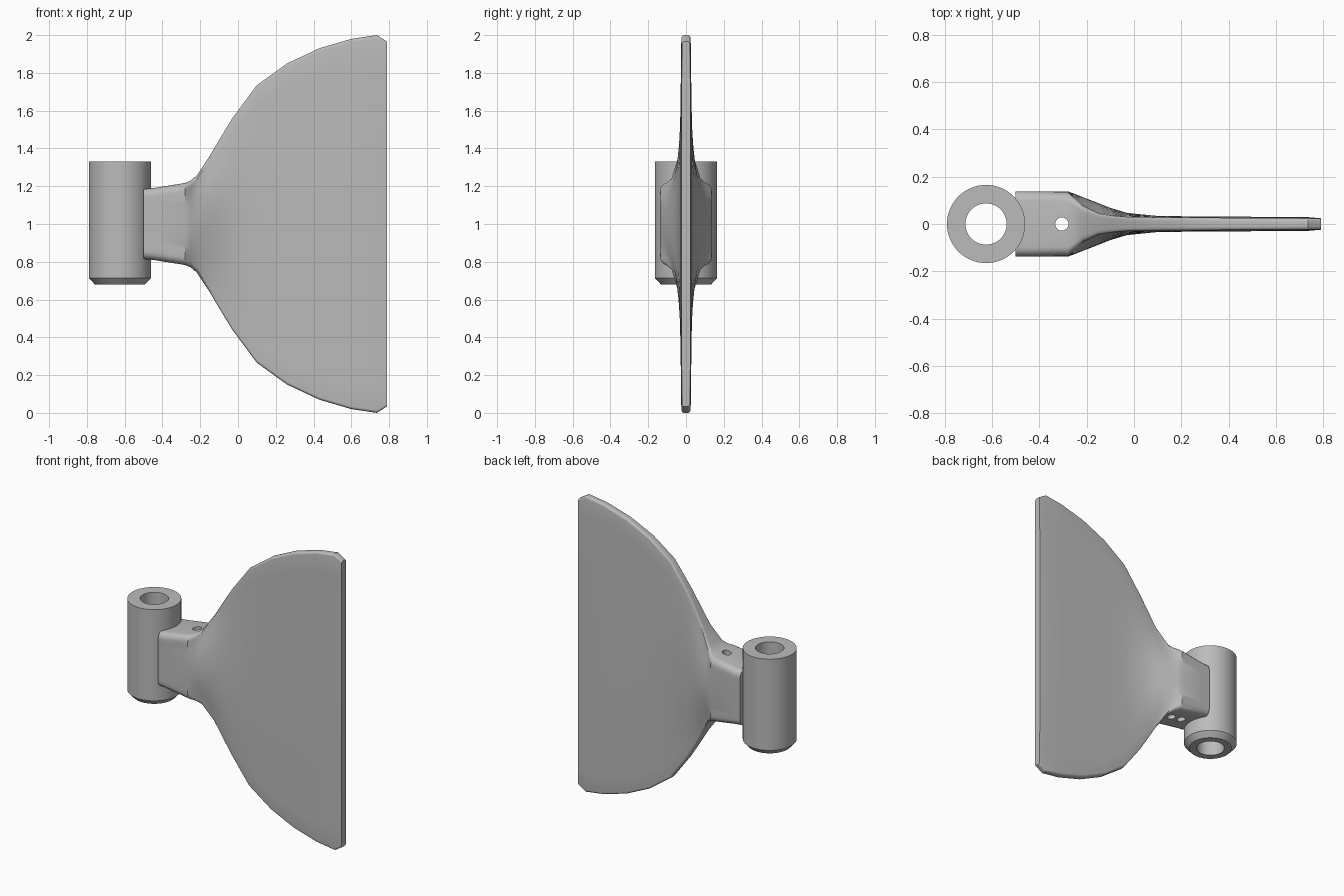
import bpy
import bmesh
from math import sin, cos, pi

if "Cube" in bpy.data.objects:
    bpy.data.objects.remove(bpy.data.objects["Cube"])

grey = bpy.data.materials.new("plain grey")
grey.use_nodes = True
colour = (0.5, 0.5, 0.5, 1)
grey.diffuse_color = colour
grey.node_tree.nodes["Principled BSDF"].inputs["Base Color"].default_value = colour


def finish(bm, name):
    bmesh.ops.recalc_face_normals(bm, faces=bm.faces)
    mesh = bpy.data.meshes.new(name)
    bm.to_mesh(mesh)
    bm.free()
    obj = bpy.data.objects.new(name, mesh)
    obj.data.materials.append(grey)
    bpy.context.collection.objects.link(obj)
    return obj


def smooth(obj):
    bpy.ops.object.select_all(action='DESELECT')
    obj.select_set(True)
    bpy.context.view_layer.objects.active = obj
    bpy.ops.object.shade_smooth_by_angle(angle=pi / 6)


def bridge(bm, a, b):
    for i in range(len(a)):
        j = (i + 1) % len(a)
        bm.faces.new((a[i], a[j], b[j], b[i]))


# Hollow sleeve, turned from a closed profile with a chamfered lower rim
def sleeve(name, x, profile, steps=64):
    bm = bmesh.new()
    rings = []
    for k in range(steps):
        a = 2 * pi * k / steps
        rings.append([bm.verts.new((x + r * cos(a), r * sin(a), z)) for r, z in profile])
    for k in range(steps):
        bridge(bm, rings[k], rings[(k + 1) % steps])
    return finish(bm, name)


tube = sleeve("pivot_sleeve", -0.625,
              [(0.087, 0.68), (0.133, 0.68), (0.165, 0.715), (0.165, 1.33), (0.087, 1.33)])
smooth(tube)


# Cross-section with a swollen middle, thinner edges and rounded corners
def section(x, h, mid, edge, r):
    quarter = []
    for i in range(9):
        s = i / 8
        quarter.append((edge + (mid - edge) * (1 - s * s) ** 1.3, (h - r) * s))
    for i in range(1, 6):
        a = pi / 2 * i / 5
        quarter.append((edge - r + r * cos(a), h - r + r * sin(a)))
    half = quarter + [(-y, z) for y, z in reversed(quarter)]
    loop = half + [(y, -z) for y, z in reversed(half[1:-1])]
    return [(x, y, 1 + z) for y, z in loop]


# Neck flaring into the fin: x, half height, middle and edge half thickness, corner
stations = [
    (-0.5, 0.185, 0.138, 0.138, 0.04),
    (-0.45, 0.19, 0.138, 0.138, 0.04),
    (-0.28, 0.217, 0.138, 0.136, 0.04),
    (-0.25, 0.23, 0.127, 0.11, 0.035),
    (-0.22, 0.255, 0.115, 0.08, 0.03),
    (-0.15, 0.36, 0.088, 0.045, 0.02),
    (-0.1, 0.445, 0.068, 0.036, 0.015),
    (-0.03, 0.56, 0.047, 0.03, 0.015),
    (0.1, 0.735, 0.034, 0.028, 0.015),
    (0.26, 0.85, 0.032, 0.027, 0.015),
    (0.43, 0.93, 0.031, 0.026, 0.015),
    (0.6, 0.98, 0.03, 0.025, 0.015),
    (0.735, 1.0, 0.029, 0.024, 0.015),
    (0.79, 0.965, 0.024, 0.022, 0.012),
]
bm = bmesh.new()
loops = [[bm.verts.new(p) for p in section(*s)] for s in stations]
for a, b in zip(loops, loops[1:]):
    bridge(bm, a, b)
bm.faces.new(loops[0])
bm.faces.new(loops[-1])
fin = finish(bm, "fin_and_neck")


# Drilled holes: one right through the neck, one blind from below
def drill(name, x, low, high):
    bpy.ops.mesh.primitive_cylinder_add(vertices=24, radius=0.028, depth=high - low,
                                        location=(x, 0, (low + high) / 2))
    cutter = bpy.context.object
    cutter.name = name
    cutter.data.materials.append(grey)
    cutter.hide_render = True
    cutter.hide_set(True)
    cut = fin.modifiers.new(name, 'BOOLEAN')
    cut.object = cutter
    cut.operation = 'DIFFERENCE'
    cut.solver = 'EXACT'


smooth(fin)
drill("through_hole_cutter", -0.305, 0.6, 1.4)
drill("blind_hole_cutter", -0.385, 0.6, 0.95)
